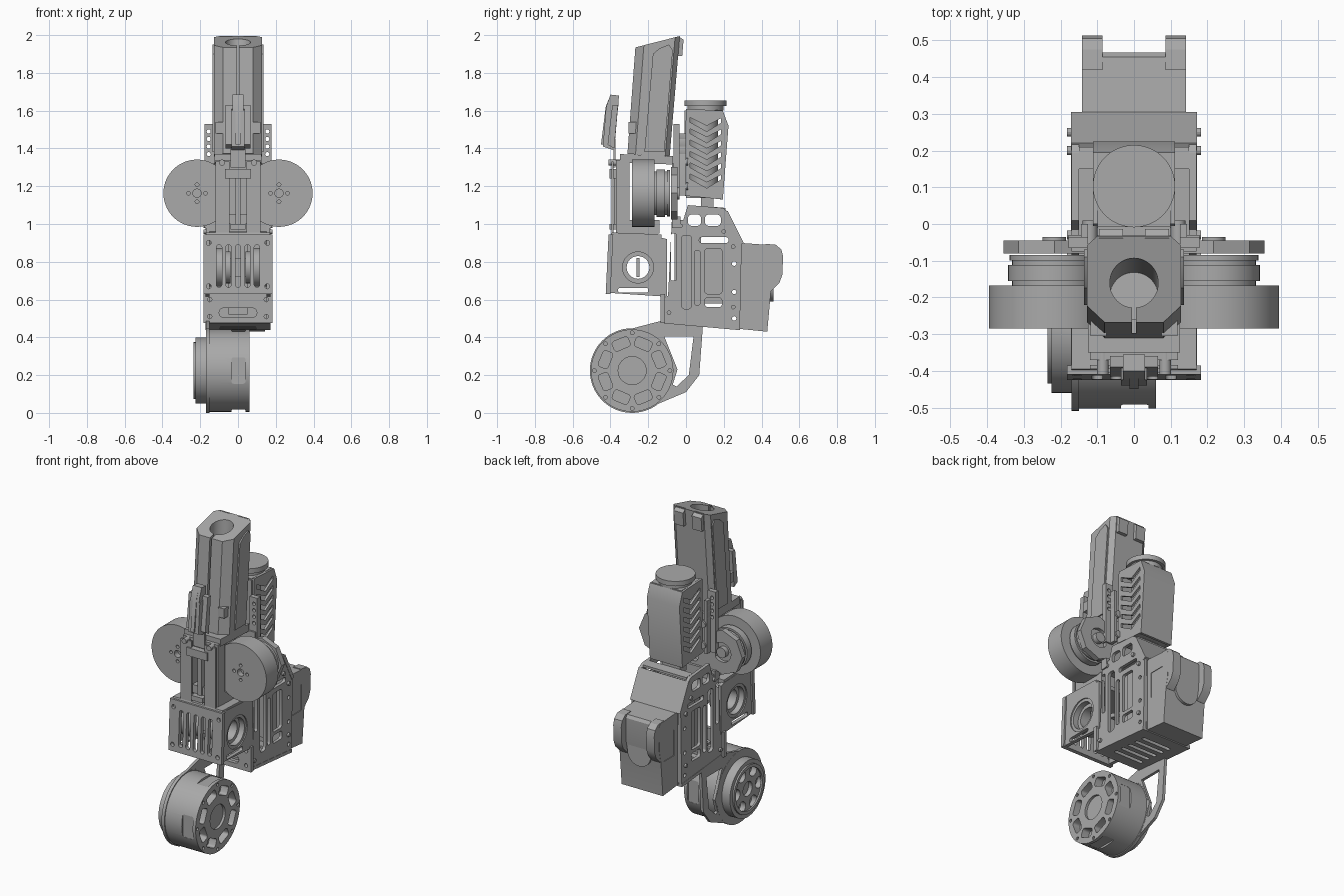
import bpy, bmesh
from math import sin, cos, pi, radians
from mathutils import Vector, Matrix

cube = bpy.data.objects.get("Cube")
if cube:
    bpy.data.objects.remove(cube)

grey = bpy.data.materials.new("machined grey")
grey.use_nodes = True
grey.diffuse_color = (0.4, 0.4, 0.4, 1)
grey.node_tree.nodes["Principled BSDF"].inputs["Base Color"].default_value = (0.4, 0.4, 0.4, 1)
made = []
SIDES = (-1, 1)


def rect(u0, u1, v0, v1):
    return [(u0, v0), (u1, v0), (u1, v1), (u0, v1)]


def rrect(u0, u1, v0, v1, r):
    corners = [(u1 - r, v1 - r), (u0 + r, v1 - r), (u0 + r, v0 + r), (u1 - r, v0 + r)]
    return [(cu + r * cos((k + j / 4) * pi / 2), cv + r * sin((k + j / 4) * pi / 2))
            for k, (cu, cv) in enumerate(corners) for j in range(5)]


def circle(u, v, r, n=48):
    return [(u + r * cos(2 * pi * i / n), v + r * sin(2 * pi * i / n)) for i in range(n)]


def place(axis, u, v, a):
    return Vector({"x": (a, u, v), "y": (u, a, v), "z": (u, v, a)}[axis])


def solids_mesh(name, solids):
    """Each solid is (axis, outline, start, end[, matrix])."""
    bm = bmesh.new()
    for axis, pts, a0, a1, *mat in solids:
        m = mat[0] if mat else Matrix()
        low = [bm.verts.new(m @ place(axis, u, v, a0)) for u, v in pts]
        high = [bm.verts.new(m @ place(axis, u, v, a1)) for u, v in pts]
        bm.faces.new(low)
        bm.faces.new(high)
        for i in range(len(pts)):
            j = (i + 1) % len(pts)
            bm.faces.new((low[i], low[j], high[j], high[i]))
    bmesh.ops.recalc_face_normals(bm, faces=bm.faces)
    me = bpy.data.meshes.new(name)
    bm.to_mesh(me)
    bm.free()
    ob = bpy.data.objects.new(name, me)
    bpy.context.collection.objects.link(ob)
    return ob


def part(name, solids, cuts=()):
    ob = solids_mesh(name, solids)
    if cuts:
        cutter = solids_mesh("cutter", cuts)
        cutter.hide_render = True
        mod = ob.modifiers.new("cut", "BOOLEAN")
        mod.operation, mod.solver, mod.object = "DIFFERENCE", "EXACT", cutter
        mod.use_self = True
        dg = bpy.context.evaluated_depsgraph_get()
        me = bpy.data.meshes.new_from_object(ob.evaluated_get(dg))
        ob.modifiers.clear()
        ob.data = me
        bpy.data.objects.remove(cutter)
    ob.data.materials.clear()
    ob.data.materials.append(grey)
    made.append(ob)
    return ob


# Lower drum motor
MY, MZ = -0.285, 0.224
windows = []
for k in range(8):
    turn = Matrix.Translation((0, MY, MZ)) @ Matrix.Rotation(k * pi / 4 + pi / 8, 4, "X")
    windows.append(("x", rrect(0.125, 0.18, -0.045, 0.045, 0.015), 0.01, 0.1, turn))
for k in range(4):
    turn = Matrix.Translation((0, MY, MZ)) @ Matrix.Rotation(k * pi / 2, 4, "X")
    windows.append(("z", rrect(-0.035, 0.04, -0.07, 0.07, 0.012), 0.205, 0.25, turn))
bolts = [("x", circle(MY + 0.2 * cos(k * pi / 4), MZ + 0.2 * sin(k * pi / 4), 0.01, 12), 0.05, 0.1)
         for k in range(8)]
part("drum_motor", [("x", circle(MY, MZ, 0.218, 64), -0.15, 0.06)],
     windows + bolts + [("x", circle(MY, MZ, 0.074), 0.045, 0.1)])
part("drum_flange", [("x", circle(MY, MZ, 0.175), -0.225, -0.165)],
     [("x", circle(MY + 0.11 * cos(k * pi / 3), MZ + 0.11 * sin(k * pi / 3), 0.035, 24), -0.3, -0.19)
      for k in range(6)] + [("x", circle(MY, MZ, 0.045, 24), -0.3, -0.2)])
part("drum_flange_lip", [("x", circle(MY, MZ, 0.15), -0.235, -0.224)],
     [("x", circle(MY, MZ, 0.13), -0.3, -0.2)])

# Arm carrying the drum motor
part("motor_arm_ring", [("x", circle(MY, MZ, 0.224, 64), -0.17, -0.15)])
arm = [(-0.285, 0.447), (-0.12, 0.49), (0.09, 0.47), (0.085, 0.4), (0.07, 0.2), (0, 0.11), (-0.19, 0.03)]
part("motor_arm", [("x", arm, -0.169, -0.151)],
     [("x", [(-0.115, 0.405), (0.04, 0.405), (0.015, 0.2), (-0.05, 0.14), (-0.07, 0.15), (-0.045, 0.23)], -0.3, 0)])

# Chassis side plates with lightening slots
outline = [(-0.116, 0.476), (0.285, 0.44), (0.295, 0.9), (0.215, 1.07), (0.195, 1.085),
           (0.01, 1.1), (-0.015, 1.02), (-0.075, 1.02), (-0.095, 0.62), (-0.12, 0.61)]
slots = [rrect(-0.025, 0.03, 0.55, 0.94, 0.02), rrect(0.1, 0.19, 0.63, 0.87, 0.015),
         rrect(0.01, 0.08, 0.99, 1.05, 0.02), rrect(0.1, 0.185, 0.99, 1.05, 0.02),
         rrect(0.07, 0.225, 0.9, 0.93, 0.012), rrect(-0.08, -0.05, 0.7, 0.95, 0.01),
         rrect(0.045, 0.075, 0.57, 0.86, 0.012), rrect(0.1, 0.19, 0.56, 0.61, 0.015)]
holes = [circle(0.255, z, 0.012, 12) for z in (0.5, 0.64, 0.79)]
for s in SIDES:
    part("chassis_side_plate", [("x", outline, s * 0.15, s * 0.17)],
         [("x", p, s * 0.1, s * 0.25) for p in slots + holes])

# Chassis shell plates
part("chassis_front_plate", [("y", rect(-0.183, 0.183, 0.475, 0.63), -0.135, -0.11)],
     [("y", rrect(-0.1, 0.1, 0.505, 0.555, 0.024), -0.2, 0)] +
     [("y", circle(s * 0.15, z, 0.012, 12), -0.2, 0) for s in SIDES for z in (0.51, 0.6)])
part("chassis_floor", [("x", [(-0.116, 0.474), (0.285, 0.438), (0.285, 0.458), (-0.116, 0.494)], -0.172, 0.172)],
     [("z", rrect(-0.1, 0.1, y, y + 0.025, 0.01), 0.3, 0.6) for y in (-0.06, 0, 0.06, 0.12, 0.18)])
part("chassis_rear_slope", [("x", [(0.305, 0.9), (0.22, 1.07), (0.2, 1.06), (0.285, 0.89)], -0.172, 0.172)])
part("chassis_rear_wall", [("x", rect(0.27, 0.287, 0.45, 0.9), -0.15, 0.15)])
part("chassis_top", [("x", [(0.15, 1.075), (0.21, 1.07), (0.21, 1.085), (0.15, 1.09)], -0.15, 0.15)])
part("controller_box", [("x", rect(0.1, 0.2, 0.58, 0.9), -0.13, 0.13)])
part("inner_core", [("x", rect(-0.07, 0.25, 0.96, 0.98), -0.15, 0.15),
                    ("x", rect(-0.06, 0.08, 0.52, 0.96), -0.05, 0.05)])
part("chassis_bolts", [("x", circle(y, z, 0.012, 12), s * 0.165, s * 0.182)
                       for s in SIDES for y, z in ((-0.09, 0.53), (0.25, 0.56), (0.25, 0.88), (0.2, 0.96), (-0.03, 0.99))])

# Rear battery pack with two raised shoulders
body = [(0.285, 0.9), (0.455, 0.888), (0.467, 0.87), (0.465, 0.72), (0.45, 0.65), (0.43, 0.43), (0.28, 0.445)]
part("battery_pack", [("x", body, -0.142, 0.142)],
     [("x", rect(0.32, 0.42, 0.64, 0.8), s * 0.138, s * 0.2) for s in SIDES])
bump = [(0.42, 0.895), (0.475, 0.89), (0.505, 0.865), (0.514, 0.83), (0.51, 0.73), (0.495, 0.69), (0.45, 0.645), (0.42, 0.65)]
for s in SIDES:
    part("battery_shoulder", [("x", bump, s * 0.086, s * 0.141)])
part("battery_arch", [("y", circle(0, 0.67, 0.08), 0.44, 0.462)])

# Front pusher box: slotted plate, side plates with round port
part("pusher_front_plate", [("x", [(-0.425, 0.63), (-0.4, 0.63), (-0.385, 0.945), (-0.41, 0.945)], -0.182, 0.182)],
     [("y", rrect(x - 0.014, x + 0.014, 0.665, 0.89, 0.013), -0.5, -0.3) for x in (-0.1, -0.05, 0, 0.05, 0.1)] +
     [("y", circle(s * 0.155, z, 0.013, 12), -0.5, -0.3) for s in SIDES for z in (0.67, 0.9)])
for s in SIDES:
    part("pusher_side_plate", [("x", [(-0.4, 0.635), (-0.1, 0.615), (-0.1, 0.92), (-0.14, 0.93), (-0.395, 0.945)],
                                s * 0.15, s * 0.172)],
         [("x", circle(-0.254, 0.77, 0.1), 0, s * 0.3),
          ("x", rrect(-0.36, -0.2, 0.637, 0.662, 0.01), 0, s * 0.3)])
    part("port_ring", [("x", circle(-0.254, 0.77, 0.102), s * 0.07, s * 0.165)],
         [("x", circle(-0.254, 0.77, 0.082), 0, s * 0.3)])
    part("port_inner_ring", [("x", circle(-0.254, 0.77, 0.084), s * 0.04, s * 0.13)],
         [("x", circle(-0.254, 0.77, 0.06), 0, s * 0.3)])
part("port_axle", [("x", rect(-0.262, -0.246, 0.72, 0.82), -0.1, 0.1)])
part("pusher_lid", [("x", [(-0.4, 0.935), (-0.13, 0.92), (-0.13, 0.945), (-0.395, 0.955)], -0.17, 0.17)])
part("pusher_base", [("x", rect(-0.37, -0.14, 0.95, 1.02), -0.12, 0.12)],
     [("y", rect(-0.06, 0.06, 0.96, 1.01), -0.5, -0.3)])

# Feed column between the wheels
part("feed_column", [("y", rect(-0.12, 0.12, 1.0, 1.34), -0.37, -0.298)],
     [("y", rect(-0.055, 0.055, 1.05, 1.26), -0.5, -0.32)])
part("feed_rail", [("x", rect(-0.395, -0.384, 0.95, 1.33), s * 0.045, s * 0.12) for s in SIDES])
part("feed_rod", [("y", rect(-0.014, 0.014, 0.98, 1.26), -0.38, -0.33)])
part("feed_catch", [("y", rect(-0.07, 0.07, 1.24, 1.29), -0.405, -0.37),
                    ("y", rect(-0.04, 0.04, 0.97, 1.0), -0.405, -0.37)])
part("shelf", [("x", [(-0.35, 1.325), (-0.07, 1.315), (-0.07, 1.36), (-0.35, 1.37)], -0.125, 0.125)])
part("shelf_pins", [("y", circle(s * 0.085, 1.325, 0.016, 16), -0.41, -0.34) for s in SIDES])
part("feed_mast", [("x", rect(-0.385, -0.372, 1.3, 1.45), -0.04, 0.04)])

# Flywheels, hubs and mounting plate
WX, WZ = 0.217, 1.163
for s in SIDES:
    x = s * WX
    part("flywheel", [("y", circle(x, WZ, 0.178, 72), -0.285, -0.168)],
         [("y", circle(x, WZ, 0.022, 24), -0.4, -0.25)] +
         [("y", circle(x + 0.045 * cos(k * pi / 2), WZ + 0.045 * sin(k * pi / 2), 0.01, 12), -0.4, -0.26) for k in range(4)])
    part("flywheel_hub", [("y", circle(x, WZ, 0.115), -0.17, -0.1), ("y", circle(x, WZ, 0.126), -0.155, -0.112),
                          ("y", circle(x, WZ, 0.122), -0.1, -0.085)])
    part("hub_flange", [("y", circle(x, WZ, 0.138, 8), -0.08, -0.045)],
         [("y", circle(x, WZ, 0.06), -0.065, 0)])
    part("hub_cap", [("y", circle(x, WZ, 0.032, 24), -0.07, -0.035)])
    part("mount_rail", [("y", rect(s * 0.125, s * 0.178, 1.15, 1.53), -0.065, -0.035),
                        ("x", rect(-0.04, 0, 1.15, 1.48), s * 0.125, s * 0.145)],
         [("y", circle(s * 0.155, z, 0.011, 12), -0.2, 0.1) for z in (1.37, 1.41, 1.45, 1.49)])
part("mount_plate", [("y", rect(-0.17, 0.17, 1.0, 1.32), -0.075, -0.045)],
     [("y", rrect(-0.05, 0.05, 1.06, 1.26, 0.02), -0.2, 0.1)])
part("standoffs", [("y", circle(s * 0.12, z, 0.02, 16), -0.06, 0.01) for s in SIDES for z in (1.2, 1.33)])
part("mount_foot", [("x", rect(-0.075, -0.03, 0.98, 1.04), -0.178, 0.178)])

# Leaning barrel with a bore and a front slit
half = [(0.08, 0), (0.128, 0.045), (0.128, 0.21), (0.1, 0.235)]
section = half + [(-x, y) for x, y in reversed(half)]
barrel = solids_mesh("barrel", [("z", section, 0, 1)])
for v in barrel.data.vertices:
    t = v.co.y / 0.235
    if v.co.z > 0.5:
        v.co = (v.co.x, -0.268 + v.co.y, 1.935 + 0.06 * t)
    else:
        v.co = (v.co.x, -0.31 + v.co.y * 0.95, 1.372 - 0.017 * t)
me = barrel.data
bpy.data.objects.remove(barrel)
lean = Matrix.Translation((0, -0.16, 1.97)) @ Matrix.Rotation(radians(-4.3), 4, "X")
ob = part("barrel_bore_cut", [("z", section, 0, 1)])
ob.data = me
me.materials.append(grey)
ob.name = "barrel"
bore = solids_mesh("bore_cutter", [("z", circle(0, 0, 0.066), -0.5, 0.2, lean),
                                   ("z", rect(-0.006, 0.006, -0.3, -0.04), -0.45, 0.2, lean)])
bore.hide_render = True
mod = ob.modifiers.new("bore", "BOOLEAN")
mod.solver, mod.object, mod.use_self = "EXACT", bore, True
ob.data = bpy.data.meshes.new_from_object(ob.evaluated_get(bpy.context.evaluated_depsgraph_get()))
ob.modifiers.clear()
bpy.data.objects.remove(bore)
panel = [(-0.22, 1.38), (-0.115, 1.38), (-0.07, 1.92), (-0.09, 1.95), (-0.14, 1.93), (-0.175, 1.9)]
for s in SIDES:
    part("barrel_panel", [("x", panel, s * 0.12, s * 0.136)])
    part("barrel_latch", [("x", rect(-0.305, -0.25, 1.48, 1.54), s * 0.075, s * 0.118)])
part("barrel_clip", [("x", [(-0.05, 1.89), (-0.02, 1.89), (-0.013, 1.975), (-0.04, 1.995)], s * 0.03, s * 0.095) for s in SIDES])

# Front sight block
part("sight_body", [("x", [(-0.44, 1.41), (-0.38, 1.39), (-0.36, 1.62), (-0.425, 1.6)], -0.035, 0.035),
                    ("x", [(-0.425, 1.6), (-0.36, 1.6), (-0.355, 1.68), (-0.4, 1.685), (-0.42, 1.63)], -0.03, 0.03)])
part("sight_wings", [("x", [(-0.415, 1.42), (-0.38, 1.4), (-0.36, 1.63), (-0.39, 1.63)], s * 0.03, s * 0.065) for s in SIDES])
part("sight_ridge", [("x", [(-0.45, 1.42), (-0.42, 1.42), (-0.41, 1.66), (-0.425, 1.62)], -0.012, 0.012)])

# Rear vented motor housing
shell = [(-0.01, 1.15), (0.195, 1.13), (0.225, 1.52), (0.195, 1.6), (0.0, 1.61)]
vents = []
for k in range(6):
    z = 1.19 + k * 0.06
    vents.append([(0.02, z + 0.05), (0.11, z), (0.185, z + 0.045), (0.185, z + 0.07), (0.11, z + 0.03), (0.02, z + 0.075)])
for s in SIDES:
    part("housing_side", [("x", shell, s * 0.098, s * 0.112)], [("x", v, 0, s * 0.2) for v in vents])
part("housing_back", [("x", [(0.18, 1.13), (0.195, 1.13), (0.225, 1.52), (0.195, 1.6), (0.18, 1.6), (0.208, 1.52)], -0.1, 0.1)])
part("housing_front", [("x", rect(-0.008, 0.004, 1.16, 1.6), -0.1, 0.1)])
part("housing_ends", [("x", rect(0, 0.19, 1.585, 1.604), -0.1, 0.1), ("x", rect(0, 0.19, 1.137, 1.152), -0.1, 0.1)])
part("housing_motor", [("z", circle(0, 0.095, 0.075), 1.15, 1.59)])
part("housing_neck", [("x", rect(0.08, 0.145, 1.06, 1.14), -0.06, 0.06)])
part("cap", [("z", circle(0, 0.103, 0.095), 1.6, 1.628), ("z", circle(0, 0.103, 0.112, 64), 1.625, 1.655)])

# Keep hard edges crisp and round walls smooth
bpy.ops.object.select_all(action="DESELECT")
for ob in made:
    ob.select_set(True)
bpy.context.view_layer.objects.active = made[0]
bpy.ops.object.shade_smooth_by_angle(angle=radians(25))
